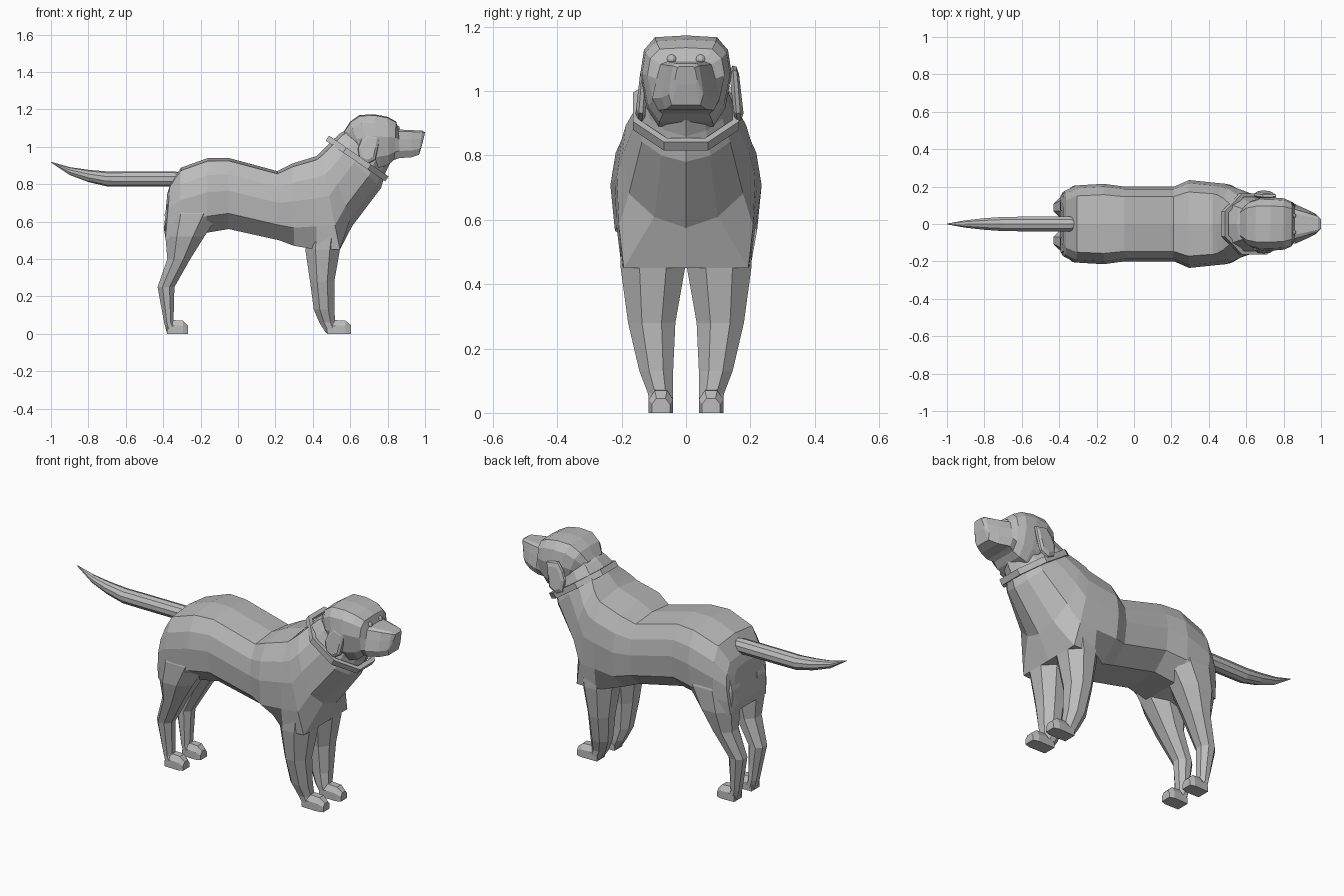
import bpy, bmesh, math
from mathutils import Vector

cube = bpy.data.objects.get("Cube")
if cube:
    bpy.data.objects.remove(cube, do_unlink=True)

coat = bpy.data.materials.new("plain grey")
coat.use_nodes = True
GREY = (0.5, 0.5, 0.5, 1)
coat.diffuse_color = GREY
coat.node_tree.nodes["Principled BSDF"].inputs["Base Color"].default_value = GREY


def finish(name, bm):
    """Turn a bmesh into a named, flat shaded object."""
    bmesh.ops.recalc_face_normals(bm, faces=bm.faces)
    mesh = bpy.data.meshes.new(name)
    bm.to_mesh(mesh)
    bm.free()
    mesh.materials.append(coat)
    obj = bpy.data.objects.new(name, mesh)
    bpy.context.collection.objects.link(obj)
    return obj


def loft(name, rings, closed=False):
    """Skin a row of rings; cap the ends unless the row closes on itself."""
    bm = bmesh.new()
    rows = [[bm.verts.new(p) for p in ring] for ring in rings]
    pairs = list(zip(rows, rows[1:]))
    if closed:
        pairs.append((rows[-1], rows[0]))
    else:
        bm.faces.new(rows[0])
        bm.faces.new(rows[-1])
    for a, b in pairs:
        n = len(a)
        for i in range(n):
            j = (i + 1) % n
            bm.faces.new((a[i], a[j], b[j], b[i]))
    return finish(name, bm)


def oval(center, u, v, sides=8):
    """Polygon around center whose flat sides touch the half axes u and v."""
    grow = 1 / math.cos(math.pi / sides)
    ring = []
    for i in range(sides):
        a = 2 * math.pi * (i + 0.5) / sides
        ring.append(Vector(center) + grow * (math.cos(a) * Vector(u) + math.sin(a) * Vector(v)))
    return ring


def section(profile, xt, zt, xb, zb, width, y=0):
    """Symmetric cross section from a top point to a bottom point."""
    def point(u, v, s):
        return Vector((xt + (xb - xt) * v, y + s * u * width, zt + (zb - zt) * v))
    right = [point(u, v, 1) for u, v in profile]
    left = [point(u, v, -1) for u, v in reversed(profile[1:-1])]
    return right + left


# Torso from rump to throat: top x, top z, bottom x, bottom z, half width
HIP_PROFILE = [(0, 0), (.73, .04), (.93, .23), (1, .45), (.97, .75), (.9, 1), (0, 1)]
BELLY_PROFILE = [(0, 0), (.73, .04), (.93, .23), (1, .46), (.94, .78), (.5, 1), (0, 1)]
CHEST_PROFILE = [(0, 0), (.7, .05), (.95, .25), (1, .46), (.9, .75), (.5, .92), (0, 1)]
rump = [
    (-.378, .75, -.396, .56, .12),
    (-.362, .8, -.388, .51, .175),
    (-.305, .888, -.315, .5, .206),
]
belly = [
    (-.16, .94, -.17, .54, .215),
    (-.05, .94, -.05, .56, .2),
    (.21, .87, .22, .5, .2),
    (.29, .91, .3, .47, .235),
]
shoulders = [
    (.42, .95, .42, .45, .222),
    (.44, .97, .545, .45, .215),
]
chest = [
    (.47, 1, .61, .575, .197),
    (.5, 1.03, .765, .78, .152),
    (.55, 1.075, .788, .86, .125),
    (.6, 1.1, .83, .945, .108),
]
loft("torso", [section(profile, *s)
               for profile, stations in ((HIP_PROFILE, rump), (BELLY_PROFILE, belly),
                                         (HIP_PROFILE, shoulders), (CHEST_PROFILE, chest))
               for s in stations])

# Skull and muzzle with jowls, same layout
SKULL_PROFILE = [(0, 0), (.68, .02), (.92, .16), (1, .42), (.86, .8), (.6, 1), (0, 1)]
MUZZLE_PROFILE = [(0, 0), (.55, 0), (.75, .06), (.87, .35), (1, .75), (.82, 1), (0, 1)]
skull = [
    (.565, 1.08, .64, .93, .09),
    (.6, 1.135, .68, .91, .125),
    (.65, 1.17, .72, .89, .14),
    (.73, 1.173, .76, .89, .142),
    (.8, 1.16, .805, .905, .137),
    (.845, 1.135, .835, .93, .12),
]
muzzle = [
    (.858, 1.092, .865, .94, .105),
    (.93, 1.089, .925, .943, .077),
    (.985, 1.086, .968, .957, .054),
    (1, 1.077, .987, 1.02, .035),
]
loft("head", [section(SKULL_PROFILE, *s) for s in skull]
     + [section(MUZZLE_PROFILE, *s) for s in muzzle])

# Tail: tapered sweep with an upturned tip
tail = [
    (-.31, .828, .032), (-.34, .828, .039), (-.6, .828, .039), (-.7, .828, .038),
    (-.8, .844, .031), (-.9, .87, .02), (-1, .918, .002),
]
loft("tail", [oval((x, 0, z), (0, r, 0), (0, 0, r), 10) for x, z, r in tail])

# Collar: tilted eight sided band around the neck
center = Vector((.637, 0, .937))
down = Vector((.825, 0, -.565))
axis = Vector((.565, 0, .825)) * .016
across = Vector((0, .164, 0))
outer = oval(center, down * .193, across)
inner = oval(center, down * .17, across * .88)
loft("collar", [[o - axis, o + axis, i + axis, i - axis]
                for o, i in zip(outer, inner)], closed=True)

# Legs: height, back x, front x, inner y, outer y
front_leg = [
    (.66, .38, .53, .03, .18),
    (.56, .36, .565, .01, .203),
    (.45, .36, .545, .003, .203),
    (.28, .385, .515, .033, .18),
    (.13, .405, .515, .04, .145),
    (.06, .435, .52, .04, .118),
    (.005, .47, .53, .045, .112),
]
hind_leg = [
    (.74, -.365, -.18, .05, .175),
    (.64, -.392, -.1, .02, .206),
    (.52, -.388, -.18, .015, .204),
    (.4, -.378, -.255, .03, .175),
    (.25, -.43, -.34, .04, .135),
    (.06, -.395, -.345, .04, .115),
    (.002, -.38, -.32, .042, .114),
]
# Paws: distance behind the toe, top z, half width
PAW_PROFILE = [(0, 0), (.5, 0), (1, .4), (1, 1), (0, 1)]
paw = [(.13, .05, .036), (.085, .073, .037), (.03, .07, .038), (0, .045, .028)]
# Ear flap outline as x, z
ear = [(.69, 1.08), (.76, 1.065), (.75, 1), (.735, .93),
       (.69, .905), (.65, .925), (.64, .99), (.66, 1.04)]


def leg_ring(z, back, front, near, far, side):
    return oval(((back + front) / 2, side * (near + far) / 2, z),
                ((front - back) / 2, 0, 0), (0, (far - near) / 2, 0))


def paw_ring(toe, stretch, d, high, w, side):
    x = toe - d * stretch
    return section(PAW_PROFILE, x, high, x, 0, w, side * .078)


def ear_ring(y, scale, side):
    """Scaled outline; the lower part hangs slightly further out."""
    mx, mz = .7, .99
    return [Vector((mx + (x - mx) * scale, side * (y + (mz - z) * .08), mz + (z - mz) * scale))
            for x, z in ear]


for label, side in (("left", 1), ("right", -1)):
    loft("front_leg_" + label, [leg_ring(*r, side) for r in front_leg])
    loft("hind_leg_" + label, [leg_ring(*r, side) for r in hind_leg])
    loft("front_paw_" + label, [paw_ring(.605, 1, *r, side) for r in paw])
    loft("hind_paw_" + label, [paw_ring(-.268, .85, *r, side) for r in paw])
    # The left ear flares a little more than the right one
    flare = .022 if side > 0 else 0
    loft("ear_" + label, [ear_ring(y + flare, s, side)
                          for y, s in [(.12, .8), (.13, 1), (.142, .95), (.15, .7)]])
    # Eye bead under the brow
    bm = bmesh.new()
    bmesh.ops.create_uvsphere(bm, u_segments=10, v_segments=6, radius=.016)
    bmesh.ops.translate(bm, verts=bm.verts, vec=(.85, side * .045, 1.098))
    finish("eye_" + label, bm)
